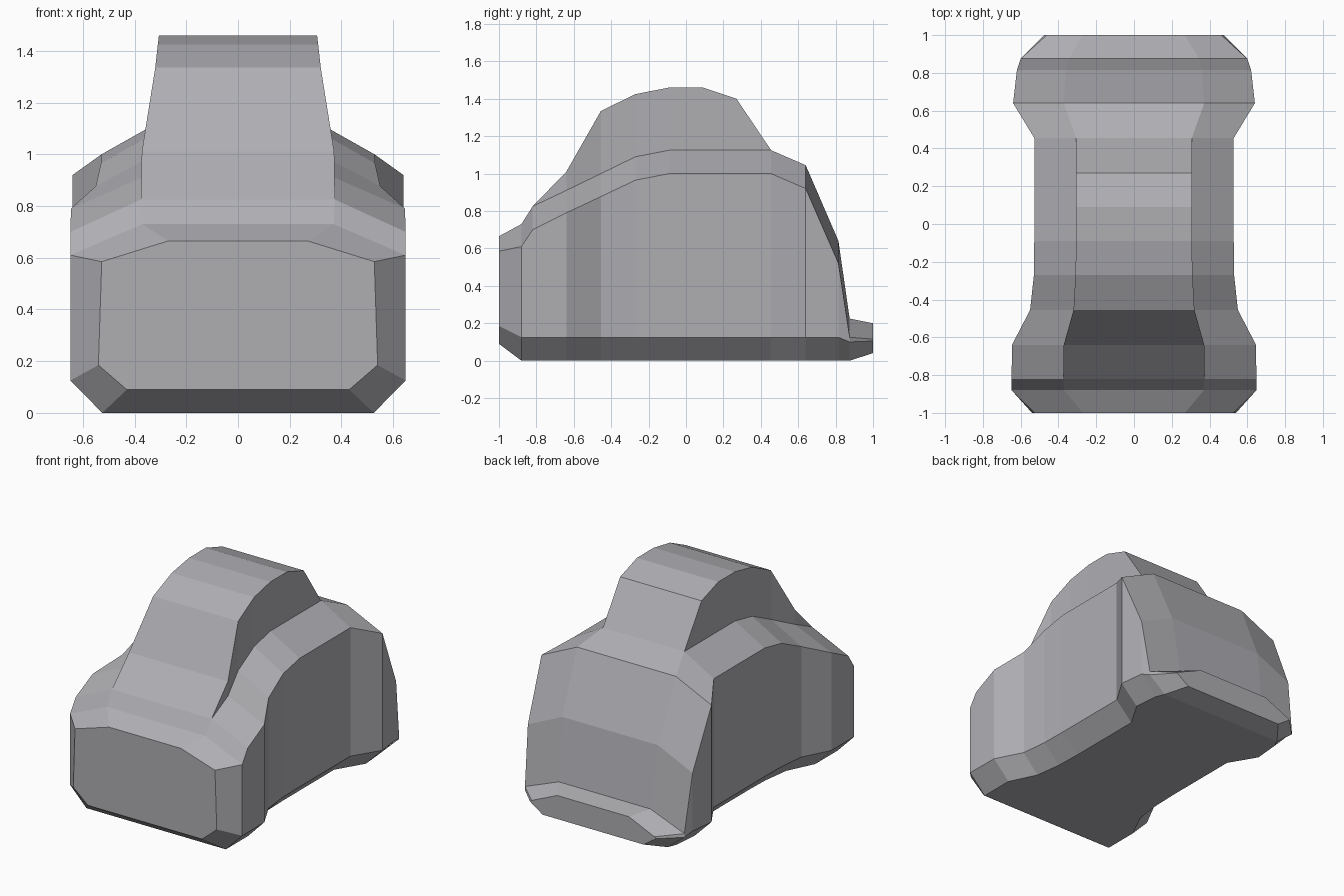
import bpy, bmesh

# Stations along the length, front to back:
# y, floor half-width, floor z, sill z, side half-width, shoulder z, ridge half-width, ridge z, roof z
STATIONS = [
    (-1.00, 0.43, 0.09, 0.185, 0.527, 0.585, 0.27, 0.665, 0.665),
    (-0.88, 0.525, 0.0, 0.125, 0.648, 0.61, 0.37, 0.73, 0.73),
    (-0.82, 0.525, 0.0, 0.125, 0.648, 0.70, 0.375, 0.825, 0.825),
    (-0.64, 0.525, 0.0, 0.125, 0.646, 0.79, 0.372, 0.91, 1.01),
    (-0.455, 0.435, 0.0, 0.125, 0.55, 0.877, 0.32, 1.00, 1.335),
    (-0.27, 0.41, 0.0, 0.125, 0.53, 0.965, 0.31, 1.09, 1.425),
    (-0.09, 0.405, 0.0, 0.125, 0.528, 1.0, 0.306, 1.125, 1.46),
    (0.09, 0.405, 0.0, 0.125, 0.528, 1.0, 0.306, 1.125, 1.46),
    (0.27, 0.405, 0.0, 0.125, 0.528, 1.0, 0.306, 1.125, 1.40),
    (0.455, 0.405, 0.0, 0.125, 0.528, 1.0, 0.306, 1.125, 1.125),
    (0.64, 0.515, 0.0, 0.125, 0.64, 0.92, 0.372, 1.045, 1.045),
    (0.815, 0.50, 0.0, 0.125, 0.62, 0.52, 0.36, 0.64, 0.64),
    (0.875, 0.475, 0.0, 0.10, 0.60, 0.125, 0.345, 0.225, 0.225),
    (1.00, 0.38, 0.04, 0.105, 0.462, 0.115, 0.27, 0.20, 0.20),
]


def section(bm, s):
    y, b, z0, zc, w, zs, t, zr, zt = s
    flare = 0.013 if abs(y) == 1 else 0  # sill juts out slightly at nose and tail
    half = [(b, z0), (w + flare, zc), (w, zs), (t, zr), (t, zt)]
    loop = half + [(-x, z) for x, z in reversed(half)]
    return [bm.verts.new((x, y, z)) for x, z in loop]


# Car body with fenders and raised cabin, lofted through the stations
bm = bmesh.new()
rings = [section(bm, s) for s in STATIONS]
for a, c in zip(rings, rings[1:]):
    for i in range(len(a)):
        j = (i + 1) % len(a)
        bm.faces.new((a[i], a[j], c[j], c[i]))

# Flat nose and tail
bm.faces.new(rings[0])
bm.faces.new(rings[-1])
bmesh.ops.remove_doubles(bm, verts=bm.verts, dist=0.0005)
bmesh.ops.recalc_face_normals(bm, faces=bm.faces)
mesh = bpy.data.meshes.new("car_body")
bm.to_mesh(mesh)
bm.free()

# Mid-grey paint
paint = bpy.data.materials.new("grey_paint")
paint.diffuse_color = (0.43, 0.425, 0.45, 1)
mesh.materials.append(paint)
bpy.context.collection.objects.link(bpy.data.objects.new("car_body", mesh))
